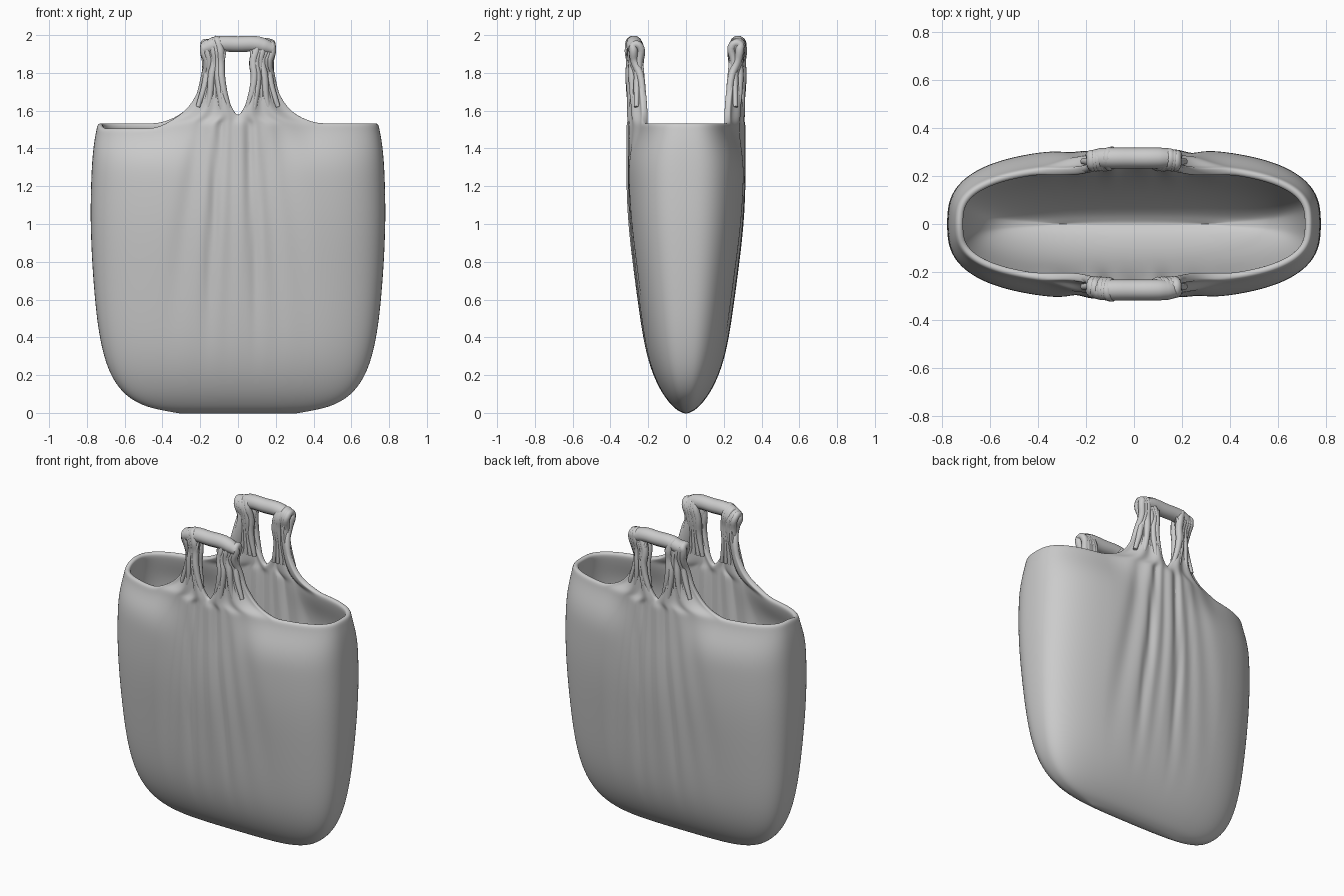
import bpy, bmesh, math, random
from mathutils import Vector

random.seed(4)
cube = bpy.data.objects.get("Cube")
if cube:
    bpy.data.objects.remove(cube)

mat = bpy.data.materials.new("grey cloth")
mat.use_nodes = True
GREY = (0.6, 0.6, 0.6, 1)
mat.diffuse_color = GREY
mat.node_tree.nodes["Principled BSDF"].inputs["Base Color"].default_value = GREY

PANEL, SIDE = 14, 11    # columns from centre to handle edge, and on to the bag's end
QUARTER = PANEL + SIDE
N = QUARTER * 4
EDGE = .56              # handle edge as a share of the half width
ROUND = 2.8             # squareness of the bag's cross-section

# height, half width, half depth
RINGS = [(-.008, .28, 0), (.008, .37, .036), (.026, .465, .062), (.058, .545, .092),
         (.11, .615, .13), (.2, .677, .175), (.32, .717, .212), (.46, .743, .237),
         (.6, .758, .257), (.75, .77, .277), (.9, .778, .296), (1.05, .782, .31),
         (1.2, .779, .316), (1.3, .775, .316), (1.38, .769, .316), (1.45, .76, .316),
         (1.5, .75, .316), (1.537, .743, .316)]
# handle strap rows: inner x, inner z, outer x, outer z, outer depth
STRAP = [(0, 1.565, .315, 1.572, .225), (.03, 1.62, .25, 1.635, .228),
         (.058, 1.68, .212, 1.71, .235), (.076, 1.77, .186, 1.79, .24),
         (.072, 1.85, .178, 1.86, .245), (.05, 1.925, .185, 1.93, .255)]


def smooth(a, b, v):
    t = min(1, max(0, (v - a) / (b - a)))
    return t * t * (3 - 2 * t)


def quarter_point(i):
    """Unit cross-section: evenly spaced in the panel, by angle round the end."""
    if i <= PANEL:
        q = EDGE * i / PANEL
    else:
        start = math.asin(EDGE ** (ROUND / 2))
        q = math.sin(start + (math.pi / 2 - start) * (i - PANEL) / SIDE) ** (2 / ROUND)
    return q, max(0, 1 - q ** ROUND) ** (1 / ROUND)


def column(k):
    """Columns run from the front centre through the left end and back round."""
    k %= N
    sx = 1 if k <= N // 2 else -1
    half = k if sx > 0 else N - k
    sy = -1 if half <= QUARTER else 1
    q, d = quarter_point(half if sy < 0 else N // 2 - half)
    return sx * q, sy * d


def fold(q, z):
    """Pleats that gather towards the handles."""
    spread = 1.3 - .45 * z
    grooves = [(-.2, .035, 1), (.12, .032, 1), (-.06, .03, .5), (.27, .06, .6),
               (-.42, .08, .6), (.45, .1, .4)]
    return sum(h * math.exp(-((q / spread - c) / w) ** 2) for c, w, h in grooves)


def body_point(k, ring):
    z, hx, hy = ring
    q, d = column(k)
    away = smooth(.15, .55, abs(q))
    y = hy * d * (1 - .2 * away * smooth(1.3, 1.54, z))           # mouth pulls in
    facing = math.copysign(1, d)
    y -= facing * .028 * fold(-q * facing, z) * smooth(.15, 1.1, z) * smooth(.3, .7, abs(d))
    dip = .028 * smooth(.4, .65, -q) * smooth(0, .5, -d)          # one slack front corner
    return Vector((hx * q, y, z - dip * smooth(1.3, 1.52, z)))


def strap_point(p, row, sx, sy):
    ix, iz, ox, oz, oy = row
    depth = .308 + (oy - .308) * p ** 2.2 + .009 * math.sin(p * 15 + iz * 3)
    return Vector((sx * (ix + (ox - ix) * p), sy * depth, iz + (oz - iz) * p))


def finish(ob, angle=60):
    ob.data.materials.append(mat)
    bpy.ops.object.select_all(action='DESELECT')
    ob.select_set(True)
    bpy.context.view_layer.objects.active = ob
    bpy.ops.object.shade_smooth_by_angle(angle=math.radians(angle))


# Bag body, with the front and back panels split into two straps each
bm = bmesh.new()
grid = [[bm.verts.new(body_point(k, r)) for k in range(N)] for r in RINGS]
for lo, hi in zip(grid, grid[1:]):
    for k in range(N):
        j = (k + 1) % N
        bm.faces.new((lo[k], lo[j], hi[j], hi[k]))
for middle, sy in ((0, -1), (N // 2, 1)):
    for sx in (1, -1):
        step = -sx * sy
        below = [grid[-1][(middle + step * i) % N] for i in range(PANEL + 1)]
        for row in STRAP:
            above = [bm.verts.new(strap_point(i / PANEL, row, sx, sy)) for i in range(PANEL + 1)]
            for i in range(PANEL):
                bm.faces.new((below[i], below[i + 1], above[i + 1], above[i]))
            below = above
bmesh.ops.remove_doubles(bm, verts=bm.verts, dist=.0005)
bmesh.ops.recalc_face_normals(bm, faces=bm.faces)
probe = min(bm.faces, key=lambda f: f.calc_center_median().x)
if probe.normal.x > 0:
    bmesh.ops.reverse_faces(bm, faces=bm.faces)
mesh = bpy.data.meshes.new("bag_body")
bm.to_mesh(mesh)
bm.free()
body = bpy.data.objects.new("bag_body", mesh)
bpy.context.collection.objects.link(body)
thick = body.modifiers.new("cloth thickness", 'SOLIDIFY')
thick.thickness, thick.offset = .034, -1
soft = body.modifiers.new("soften", 'SUBSURF')
soft.levels = soft.render_levels = 2
finish(body, 80)


def tube(name, points, radius, taper):
    """Round cloth roll along a smooth path, turned into a mesh."""
    cu = bpy.data.curves.new(name, 'CURVE')
    cu.dimensions = '3D'
    cu.bevel_depth, cu.bevel_resolution, cu.resolution_u = radius, 3, 5
    cu.use_fill_caps = True
    sp = cu.splines.new('BEZIER')
    sp.bezier_points.add(len(points) - 1)
    for bp, co, size in zip(sp.bezier_points, points, taper):
        bp.co = co
        bp.handle_left_type = bp.handle_right_type = 'AUTO'
        bp.radius = size
    ob = bpy.data.objects.new(name, cu)
    bpy.context.collection.objects.link(ob)
    bpy.ops.object.select_all(action='DESELECT')
    ob.select_set(True)
    bpy.context.view_layer.objects.active = ob
    bpy.ops.object.convert(target='MESH')
    ob = bpy.context.view_layer.objects.active
    ob.name = name
    finish(ob)


# Handle grips and the gathered cloth at their ends
for sy, face in ((-1, "front"), (1, "back")):
    grip = [(x, sy * .275, 1.952 - .35 * max(0, abs(x) - .11)) for x in (-.185, -.14, -.1, 0, .1, .14, .185)]
    tube(face + "_handle_grip", grip, .044, [.7, .95, 1, 1, 1, .95, .7])
    for sx, side in ((1, "left"), (-1, "right")):
        # strands bury into the panel below, climb the strap and wrap over the grip
        for i in range(6):
            p = .1 + .16 * i
            j = random.uniform(-.007, .007)
            sunk = Vector((0, -sy * .014, 0))
            root = strap_point(p, STRAP[0], sx, sy) + sunk * 1.3
            pts = [root,
                   strap_point(p, STRAP[1], sx, sy) + sunk,
                   strap_point(p, STRAP[3], sx, sy) + sunk * .8,
                   (sx * (.075 + .1 * p + j), sy * (.3 - .03 * p), 1.86),
                   (sx * (.085 + .105 * p), sy * (.298 - .02 * p + j), 1.92 + j),
                   (sx * (.105 + .08 * p), sy * (.28 + j), 1.972 - .028 * p + j),
                   (sx * (.1 + .085 * p), sy * .248, 1.945 + j),
                   (sx * (.08 + .09 * p), sy * (.25 + j), 1.86),
                   (sx * (.08 + .1 * p), sy * .258, 1.76),
                   (sx * (.05 + .18 * p), sy * .262, 1.62)]
            tube(f"{face}_{side}_gather_{i + 1}", pts, .021,
                 [.4, .7, .95, 1, 1.1, 1, 1, 1, .9, .6])
